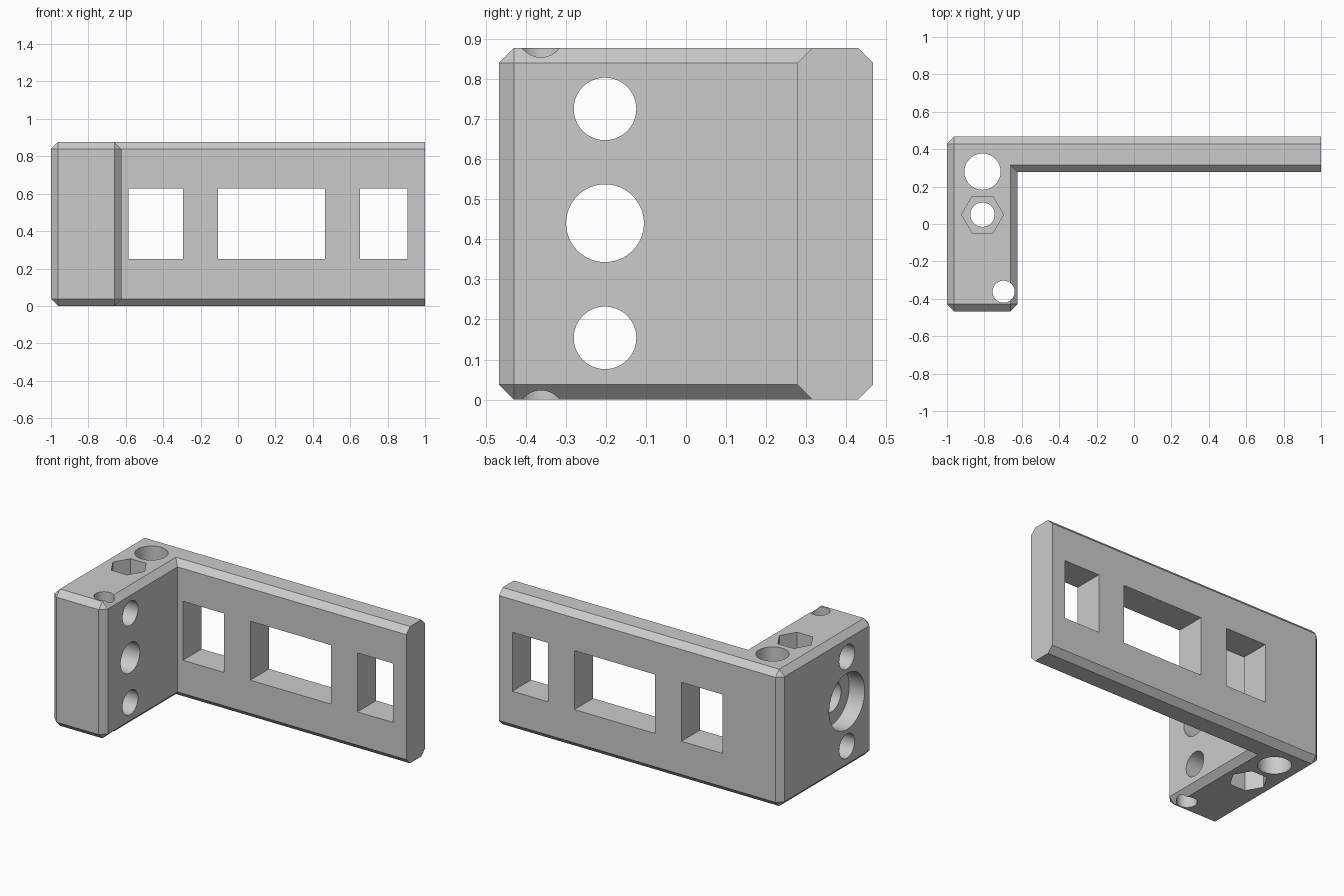
import bpy
import bmesh
from math import pi
from mathutils import Matrix, Vector

if "Cube" in bpy.data.objects:
    bpy.data.objects.remove(bpy.data.objects["Cube"], do_unlink=True)

H, D, C = 0.877, 0.467, 0.038      # height, half depth, chamfer
ARM_X, WALL_Y = -0.623, 0.277      # inner faces of the short arm and the long wall

grey = bpy.data.materials.new("plain grey")
grey.use_nodes = True
grey.diffuse_color = (0.6, 0.6, 0.6, 1)
grey.node_tree.nodes["Principled BSDF"].inputs["Base Color"].default_value = (0.6, 0.6, 0.6, 1)


def make_object(name, bm):
    bmesh.ops.recalc_face_normals(bm, faces=bm.faces[:])
    mesh = bpy.data.meshes.new(name)
    bm.to_mesh(mesh)
    bm.free()
    mesh.materials.append(grey)
    obj = bpy.data.objects.new(name, mesh)
    bpy.context.collection.objects.link(obj)
    return obj


# Chamfered L body: full outline in the middle, inset outline at top and bottom
inset = [(-1 + C, C - D), (ARM_X - C, C - D), (ARM_X - C, WALL_Y + C),
         (1, WALL_Y + C), (1, D - C), (-1 + C, D - C)]
middle = [[(-1, C - D), (-1 + C, -D)], [(ARM_X - C, -D), (ARM_X, C - D)],
          [(ARM_X, WALL_Y)], [(1, WALL_Y)], [(1, D)], [(-1 + C, D), (-1, D - C)]]
outer = [p for group in middle for p in group]
inner = [inset[i] for i, group in enumerate(middle) for p in group]

bm = bmesh.new()
rings = [[bm.verts.new((x, y, z)) for x, y in outline]
         for z, outline in ((0, inner), (C, outer), (H - C, outer), (H, inner))]
n = len(outer)
for low, high in zip(rings, rings[1:]):
    for i in range(n):
        j = (i + 1) % n
        bm.faces.new((low[i], low[j], high[j], high[i]))
bm.faces.new(rings[0][::-1])
bm.faces.new(rings[-1])
bmesh.ops.remove_doubles(bm, verts=bm.verts[:], dist=0.0001)
bracket = make_object("corner_bracket", bm)


def cut(bm):
    """Subtract a shape from the bracket and discard the cutter."""
    cutter = make_object("cutter", bm)
    cutter.hide_render = True
    mod = bracket.modifiers.new("cut", "BOOLEAN")
    mod.operation, mod.solver, mod.object = "DIFFERENCE", "EXACT", cutter
    bpy.context.view_layer.objects.active = bracket
    bpy.ops.object.modifier_apply(modifier=mod.name)
    bpy.data.objects.remove(cutter, do_unlink=True)


def bore(axis, centre, radius, length, sides=64):
    """Round or hexagonal hole along the x or z axis."""
    turn = Matrix.Rotation(pi / 2, 4, "Y") if axis == "x" else Matrix.Rotation(pi / 2, 4, "Z")
    bm = bmesh.new()
    bmesh.ops.create_cone(bm, cap_ends=True, segments=sides, radius1=radius, radius2=radius,
                          depth=length, matrix=Matrix.Translation(Vector(centre)) @ turn)
    cut(bm)


# Rectangular windows through the long wall
for x0, x1 in ((-0.585, -0.295), (-0.107, 0.465), (0.653, 0.905)):
    bm = bmesh.new()
    bmesh.ops.create_cube(bm, size=1, matrix=Matrix.Translation(((x0 + x1) / 2, 0.37, 0.44))
                          @ Matrix.Diagonal((x1 - x0, 0.5, 0.378, 1)))
    cut(bm)

# Sideways holes through the short arm, with a wide recess on the outer face
for z, r in ((0.154, 0.078), (0.44, 0.097), (0.725, 0.078)):
    bore("x", (-0.8, -0.202, z), r, 1)
bore("x", (-1, -0.202, 0.44), 0.18, 0.22)

# Upright holes through the short arm
for x, y, r in ((-0.81, 0.28, 0.097), (-0.81, 0.05, 0.065), (-0.697, -0.362, 0.059)):
    bore("z", (x, y, H / 2), r, 2)

# Hexagonal nut pockets at both ends of the middle upright hole
for z in (0, H):
    bm = bmesh.new()
    bmesh.ops.create_cone(bm, cap_ends=True, segments=6, radius1=0.112, radius2=0.112, depth=0.26,
                          matrix=Matrix.Translation((-0.81, 0.05, z)))
    # Points of the hexagon lie along x
    if max(v.co.x for v in bm.verts) < -0.81 + 0.105:
        bmesh.ops.rotate(bm, verts=bm.verts[:], cent=(-0.81, 0.05, z),
                         matrix=Matrix.Rotation(pi / 6, 3, "Z"))
    cut(bm)

# Smooth hole walls, crisp edges
bpy.ops.object.select_all(action="DESELECT")
bracket.select_set(True)
bpy.context.view_layer.objects.active = bracket
bpy.ops.object.shade_smooth_by_angle(angle=pi / 6)
